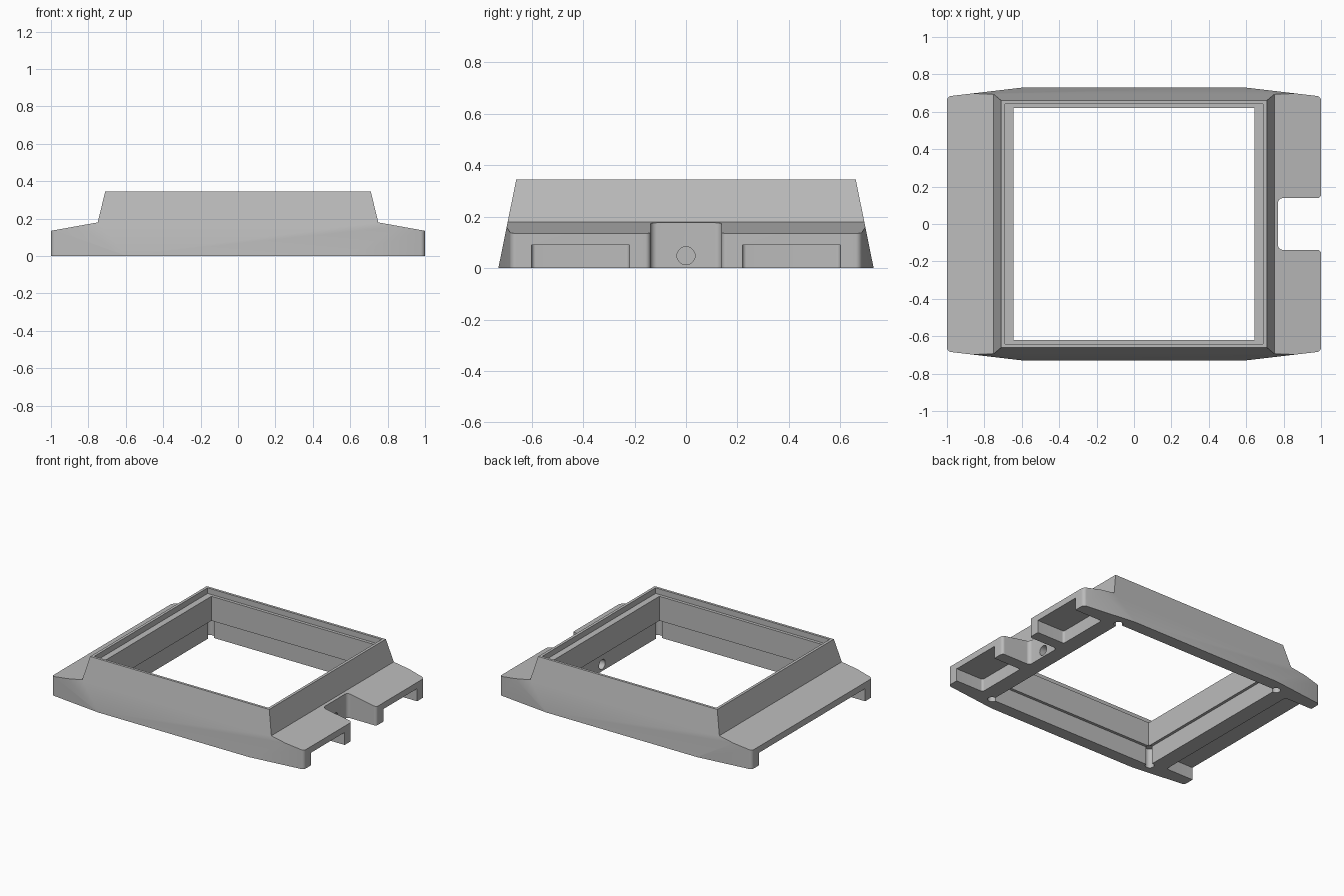
import bpy, bmesh, math
from mathutils import Vector

cube = bpy.data.objects.get("Cube")
if cube:
    bpy.data.objects.remove(cube, do_unlink=True)

grey = bpy.data.materials.new("plain_grey")
grey.use_nodes = True
colour = (0.5, 0.5, 0.5, 1)
grey.diffuse_color = colour
grey.node_tree.nodes["Principled BSDF"].inputs["Base Color"].default_value = colour


def rounded(points, steps=6):
    """Replace each (u, v, radius) corner by an arc."""
    out = []
    for i, (u, v, r) in enumerate(points):
        p = Vector((u, v))
        if not r:
            out.append(p)
            continue
        a = (Vector(points[i - 1][:2]) - p).normalized()
        b = (Vector(points[(i + 1) % len(points)][:2]) - p).normalized()
        half = math.acos(max(-1, min(1, a.dot(b)))) / 2
        centre = p + (a + b).normalized() * (r / math.sin(half))
        start = p + a * (r / math.tan(half)) - centre
        end = p + b * (r / math.tan(half)) - centre
        for k in range(steps + 1):
            out.append(centre + start.lerp(end, k / steps).normalized() * r)
    return out


def rect(u0, u1, v0, v1, r=0):
    return rounded([(u0, v0, r), (u1, v0, r), (u1, v1, r), (u0, v1, r)])


def circle(u, v, r, n=32):
    return [(u + r * math.cos(math.tau * k / n), v + r * math.sin(math.tau * k / n))
            for k in range(n)]


def prism(name, outline, lo, hi, axis="z"):
    """Closed solid: a 2D outline carried along one axis."""
    place = {"x": lambda u, v, w: (w, u, v),
             "y": lambda u, v, w: (u, w, v),
             "z": lambda u, v, w: (u, v, w)}[axis]
    bm = bmesh.new()
    low = [bm.verts.new(place(u, v, lo)) for u, v in outline]
    high = [bm.verts.new(place(u, v, hi)) for u, v in outline]
    bm.faces.new(low[::-1])
    bm.faces.new(high)
    for i in range(len(low)):
        bm.faces.new((low[i - 1], low[i], high[i], high[i - 1]))
    bmesh.ops.recalc_face_normals(bm, faces=bm.faces[:])
    mesh = bpy.data.meshes.new(name)
    bm.to_mesh(mesh)
    bm.free()
    mesh.materials.append(grey)
    obj = bpy.data.objects.new(name, mesh)
    bpy.context.scene.collection.objects.link(obj)
    return obj


def combine(target, cutter, operation="DIFFERENCE"):
    """Apply a boolean, then discard the cutter."""
    mod = target.modifiers.new("cut", "BOOLEAN")
    mod.operation, mod.solver, mod.object = operation, "EXACT", cutter
    bpy.context.view_layer.update()
    evaluated = target.evaluated_get(bpy.context.evaluated_depsgraph_get())
    mesh = bpy.data.meshes.new_from_object(evaluated)
    target.modifiers.remove(mod)
    target.data = mesh
    bpy.data.objects.remove(cutter, do_unlink=True)


# Body: stepped side profile
half_profile = [(1, 0), (1, 0.135), (0.75, 0.18), (0.71, 0.345)]
mirrored = [(-x, z) for x, z in reversed(half_profile)]
body = prism("case_body", half_profile + mirrored, -0.9, 0.9, "y")

# Sloping front and back walls
slope = [(-0.75, -0.1), (0.75, -0.1), (0.64, 0.445), (-0.64, 0.445)]
combine(body, prism("wall_slope", slope, -1.2, 1.2, "x"), "INTERSECT")

# Plan outline with tapered, rounded ends and the notch on one end
plan = [(0.6, 0.729, 0), (-0.6, 0.729, 0), (-1, 0.682, 0.025), (-1, -0.682, 0.025),
        (-0.6, -0.729, 0), (0.6, -0.729, 0), (1, -0.682, 0.025), (1, -0.138, 0.02),
        (0.77, -0.138, 0.025), (0.77, 0.138, 0.025), (1, 0.138, 0.02), (1, 0.682, 0.025)]
combine(body, prism("plan_outline", rounded(plan), -0.2, 0.6), "INTERSECT")

# Main opening, wider seat at the top and relief at the bottom
combine(body, prism("opening", rect(-0.645, 0.645, -0.62, 0.62), -0.2, 0.6))
combine(body, prism("top_seat", rect(-0.69, 0.69, -0.642, 0.642), 0.305, 0.6))
combine(body, prism("bottom_relief", rect(-0.665, 0.665, -0.64, 0.64), -0.2, 0.13))

# Corner holes
for sx in (-1, 1):
    for sy in (-1, 1):
        combine(body, prism("corner_hole", circle(sx * 0.668, sy * 0.638, 0.03), -0.2, 0.14))

# Pockets under the ends: two beside the notch, one long one opposite
for lo, hi in ((-0.6, -0.22), (0.22, 0.6)):
    combine(body, prism("end_pocket", rect(0.78, 1.2, lo, hi, 0.015), -0.2, 0.09))
combine(body, prism("long_pocket", rect(-1.2, -0.78, -0.6, 0.6, 0.015), -0.2, 0.09))

# Round hole through the end wall in the notch
combine(body, prism("side_hole", circle(0, 0.048, 0.035), 0.5, 0.9, "x"))

# Keep hard edges, smooth the rounded corners
bpy.ops.object.select_all(action="DESELECT")
body.select_set(True)
bpy.context.view_layer.objects.active = body
bpy.ops.object.shade_smooth_by_angle(angle=math.radians(25))
